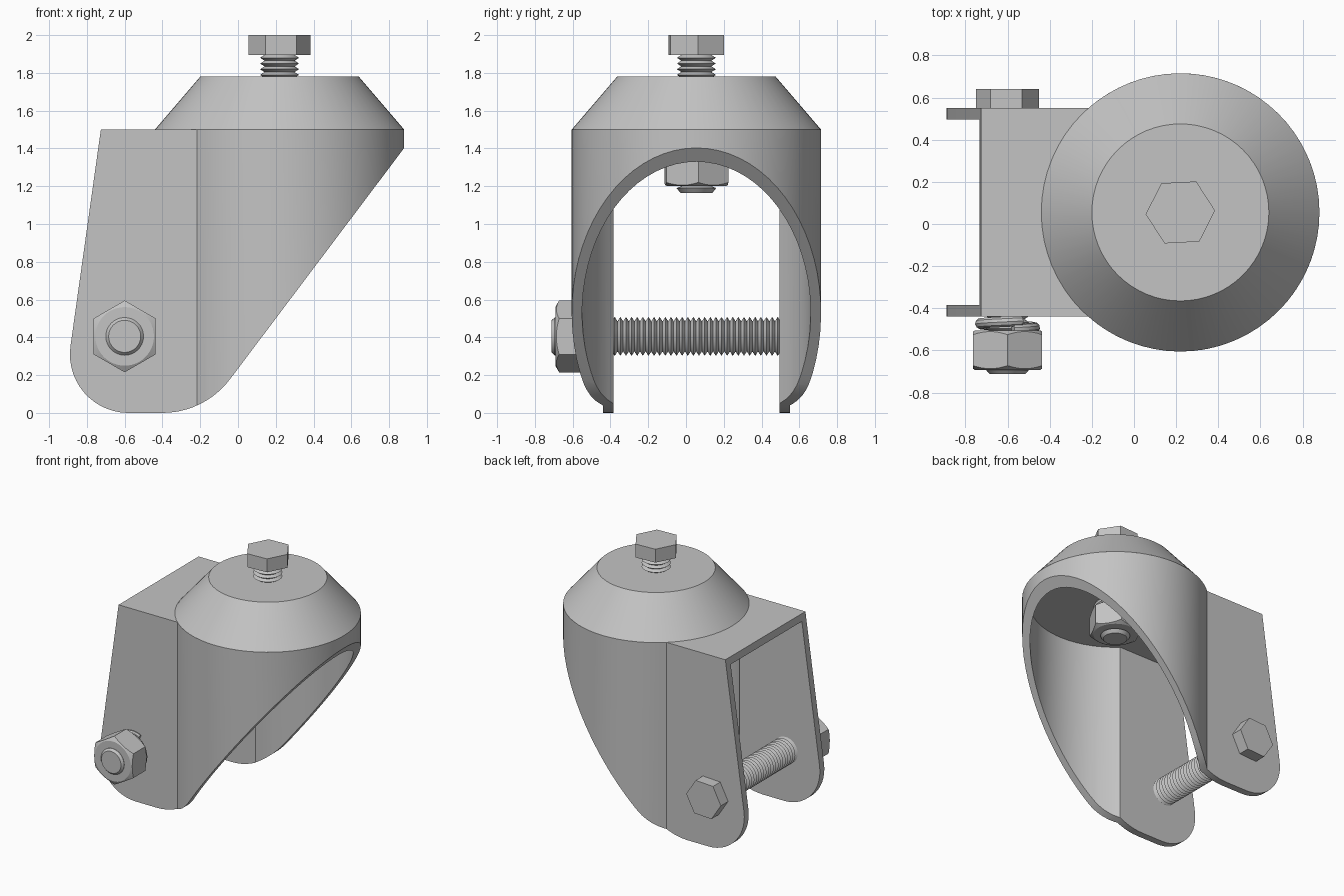
import bpy, bmesh
from math import sin, cos, pi, asin, radians
from mathutils import Matrix

cube = bpy.data.objects.get("Cube")
if cube:
    bpy.data.objects.remove(cube)

steel = bpy.data.materials.new("steel_grey")
steel.use_nodes = True
GREY = (0.55, 0.55, 0.55, 1)
steel.diffuse_color = GREY
steel.node_tree.nodes["Principled BSDF"].inputs["Base Color"].default_value = GREY

CX, CY = 0.22, 0.055          # centre of the round housing
R, WALL = 0.66, 0.055
HALF = 0.495                  # half width over the fork plates


def finish(name, bm, matrix=Matrix()):
    bmesh.ops.recalc_face_normals(bm, faces=bm.faces)
    mesh = bpy.data.meshes.new(name)
    bm.to_mesh(mesh)
    bm.free()
    mesh.transform(matrix)
    mesh.materials.append(steel)
    obj = bpy.data.objects.new(name, mesh)
    bpy.context.collection.objects.link(obj)
    return obj


def smooth(obj):
    obj.data.shade_smooth()
    obj.data.set_sharp_from_angle(angle=radians(30))
    return obj


def stack(name, rings, sides=48, turn=0.0, matrix=Matrix()):
    """Solid from (radius, height) rings along local z."""
    bm = bmesh.new()
    loops = []
    for r, z in rings:
        angles = [turn + 2 * pi * i / sides for i in range(sides)]
        loops.append([bm.verts.new((r * cos(a), r * sin(a), z)) for a in angles])
    for low, high in zip(loops, loops[1:]):
        for i in range(sides):
            j = (i + 1) % sides
            bm.faces.new((low[i], low[j], high[j], high[i]))
    bm.faces.new(loops[0][::-1])
    bm.faces.new(loops[-1])
    return finish(name, bm, matrix)


def prism(name, points, offset):
    bm = bmesh.new()
    face = bm.faces.new([bm.verts.new(p) for p in points])
    new = bmesh.ops.extrude_face_region(bm, geom=[face])["geom"]
    bmesh.ops.translate(bm, vec=offset, verts=[v for v in new if isinstance(v, bmesh.types.BMVert)])
    return finish(name, bm)


def combine(obj, cutter, operation):
    cutter.hide_render = True
    mod = obj.modifiers.new("cut", "BOOLEAN")
    mod.operation, mod.solver, mod.object = operation, "EXACT", cutter
    graph = bpy.context.evaluated_depsgraph_get()
    mesh = bpy.data.meshes.new_from_object(obj.evaluated_get(graph))
    obj.modifiers.clear()
    obj.data = mesh
    bpy.data.objects.remove(cutter)


def arc(cx, cy, r, start, end, count):
    step = (end - start) / count
    return [(cx + r * cos(start + step * i), cy + r * sin(start + step * i)) for i in range(count + 1)]


def plan(radius, half, back):
    """Round nose with two straight plates running back."""
    reach = pi - asin(half / radius)
    return [(back, CY - half)] + arc(CX, CY, radius, -reach, reach, 52) + [(back, CY + half)]


# Fork body: hollow plan section trimmed to the side outline
body = prism("fork_body", [(x, y, -0.2) for x, y in plan(R, HALF, -1.1)], (0, 0, 1.7))
hollow = prism("hollow", [(x, y, -0.4) for x, y in plan(R - WALL, HALF - WALL, -1.3)],
               (0, 0, 1.9 - WALL))
combine(body, hollow, "DIFFERENCE")
outline = [(1.0, 1.562), (1.0, 1.7), (-0.698, 1.7)]
outline += arc(-0.58, 0.31, 0.31, radians(172), radians(270), 14)
outline += arc(-0.4, 0.448, 0.448, radians(270), radians(323), 10)
combine(body, prism("outline", [(x, -1, z) for x, z in outline], (0, 2, 0)), "INTERSECT")
smooth(body)

# Conical cap
smooth(stack("top_cone", [(R, 1.5), (0.42, 1.78)], 64, matrix=Matrix.Translation((CX, CY, 0))))


def thread(start, end, pitch=0.03, outer=0.103, inner=0.08):
    count = round((end - start) / pitch)
    step = (end - start) / count
    rings = []
    for i in range(count):
        rings += [(inner, start + i * step), (outer, start + (i + 0.5) * step)]
    return rings + [(inner, end)]


def nut(name, low, high, turn, matrix):
    """Hexagon with its corners chamfered at both ends."""
    obj = stack(name, [(0.19, low), (0.19, high)], 6, turn)
    rings = [(0.155, low), (0.2, low + 0.026), (0.2, high - 0.026), (0.155, high)]
    combine(obj, stack("chamfer", rings), "INTERSECT")
    obj.data.transform(matrix)
    smooth(obj)


def lock_washer(name, low, high, matrix):
    """Split spring ring: one turn of a helix with a round section."""
    curve = bpy.data.curves.new(name, "CURVE")
    curve.dimensions = "3D"
    curve.bevel_depth, curve.bevel_resolution, curve.use_fill_caps = 0.026, 3, True
    spline = curve.splines.new("POLY")
    count = 44
    spline.points.add(count)
    for i, p in enumerate(spline.points):
        a = radians(60) + 2.1 * pi * i / count
        z = low + (high - low) * i / count
        p.co = (0.128 * cos(a), 0.128 * sin(a), z, 1)
    helper = bpy.data.objects.new(name + "_path", curve)
    bpy.context.collection.objects.link(helper)
    graph = bpy.context.evaluated_depsgraph_get()
    mesh = bpy.data.meshes.new_from_object(helper.evaluated_get(graph))
    bpy.data.objects.remove(helper)
    mesh.transform(matrix)
    mesh.materials.clear()
    mesh.materials.append(steel)
    obj = bpy.data.objects.new(name, mesh)
    bpy.context.collection.objects.link(obj)
    smooth(obj)


# Vertical mounting bolt
up = Matrix.Translation((CX, CY, 0))
stack("mount_bolt_head", [(0.165, 1.895), (0.165, 2.0)], 6, radians(3), up)
smooth(stack("mount_bolt_thread", [(0.085, 1.165), (0.105, 1.19)] + thread(1.2, 1.895), 32, matrix=up))
nut("mount_nut", 1.2, 1.39, radians(3), up)
lock_washer("mount_washer", 1.405, 1.425, up)

# Horizontal axle bolt, local z pointing to the front
across = Matrix.Translation((-0.6, 0, 0.405)) @ Matrix.Rotation(pi / 2, 4, "X")
stack("axle_head", [(0.15, -0.64), (0.15, -0.545)], 6, radians(3), across)
smooth(stack("axle_thread", thread(-0.56, 0.66) + [(0.1, 0.67), (0.1, 0.695), (0.085, 0.712)], 32,
             matrix=across))
nut("axle_nut", 0.505, 0.692, pi / 6, across)
lock_washer("axle_washer", 0.46, 0.5, across)
